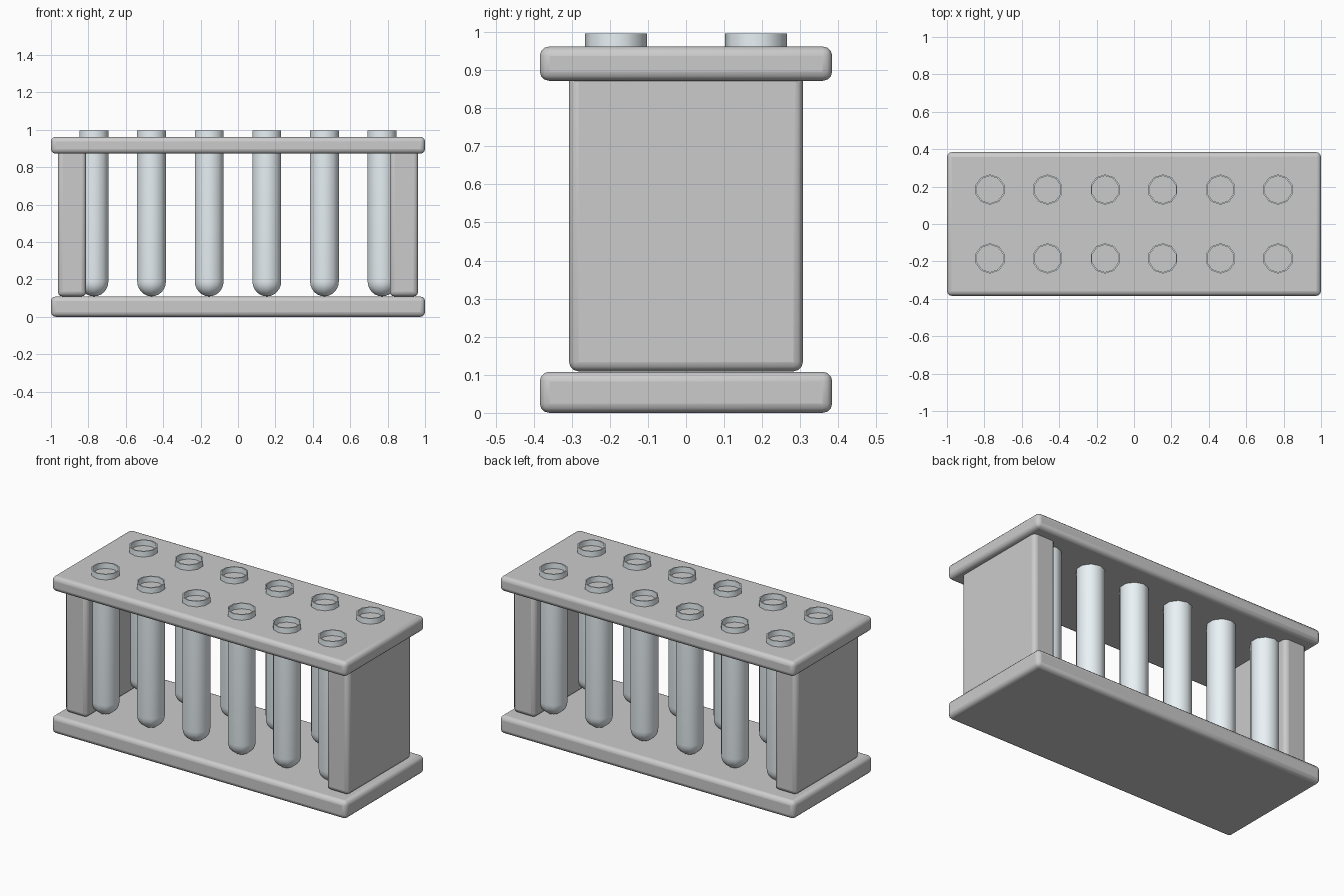
import bpy, bmesh
from math import sin, cos, pi, radians

if "Cube" in bpy.data.objects:
    bpy.data.objects.remove(bpy.data.objects["Cube"])

glass = bpy.data.materials.new("pale_glass")
glass.diffuse_color = (0.82, 0.89, 0.92, 1)
glass.use_nodes = True
glass.node_tree.nodes["Principled BSDF"].inputs["Base Color"].default_value = glass.diffuse_color


def smooth(ob, angle):
    bpy.ops.object.select_all(action='DESELECT')
    ob.select_set(True)
    bpy.context.view_layer.objects.active = ob
    bpy.ops.object.shade_smooth_by_angle(angle=radians(angle))


def board(name, x, y, z):
    """Rounded box from (min, max) ranges."""
    bpy.ops.mesh.primitive_cube_add(size=1)
    ob = bpy.context.object
    ob.name = name
    for v in ob.data.vertices:
        v.co = [r[0] if c < 0 else r[1] for c, r in zip(v.co, (x, y, z))]
    bev = ob.modifiers.new("rounded_edges", 'BEVEL')
    bev.width = 0.025
    bev.segments = 3
    smooth(ob, 40)
    return ob


# Base, top plate and end panels
board("base", (-1, 1), (-0.384, 0.384), (0, 0.108))
board("top_plate", (-1, 1), (-0.384, 0.384), (0.872, 0.962))
board("left_panel", (-0.963, -0.812), (-0.307, 0.307), (0.109, 0.91))
board("right_panel", (0.812, 0.963), (-0.307, 0.307), (0.109, 0.91))

# Tube profile: round bottom, straight wall, turned over to a thin inner wall
R, WALL, BOTTOM, TOP, SIDES, STEPS = 0.081, 0.008, 0.109, 0.996, 10, 6


def half_profile(r):
    arc = [(r * sin(i * pi / 2 / STEPS), BOTTOM + R - r * cos(i * pi / 2 / STEPS))
           for i in range(STEPS + 1)]
    return arc + [(r, TOP)]


profile = half_profile(R) + half_profile(R - WALL)[::-1]
bm = bmesh.new()
verts = [bm.verts.new((0, r, z)) for r, z in profile]
edges = [bm.edges.new(p) for p in zip(verts, verts[1:])]
bmesh.ops.spin(bm, geom=verts + edges, cent=(0, 0, 0), axis=(0, 0, 1),
               angle=2 * pi, steps=SIDES, use_duplicate=False)
bmesh.ops.remove_doubles(bm, verts=bm.verts, dist=0.0005)
bmesh.ops.recalc_face_normals(bm, faces=bm.faces)
tube_mesh = bpy.data.meshes.new("test_tube")
bm.to_mesh(tube_mesh)
bm.free()
tube_mesh.materials.append(glass)

# Two rows of six tubes
for row, y in (("front", -0.184), ("back", 0.184)):
    for i in range(6):
        tube = bpy.data.objects.new(f"{row}_tube_{i + 1}", tube_mesh.copy())
        bpy.context.collection.objects.link(tube)
        tube.location = (-0.77 + 0.308 * i, y, 0)
        smooth(tube, 50)
